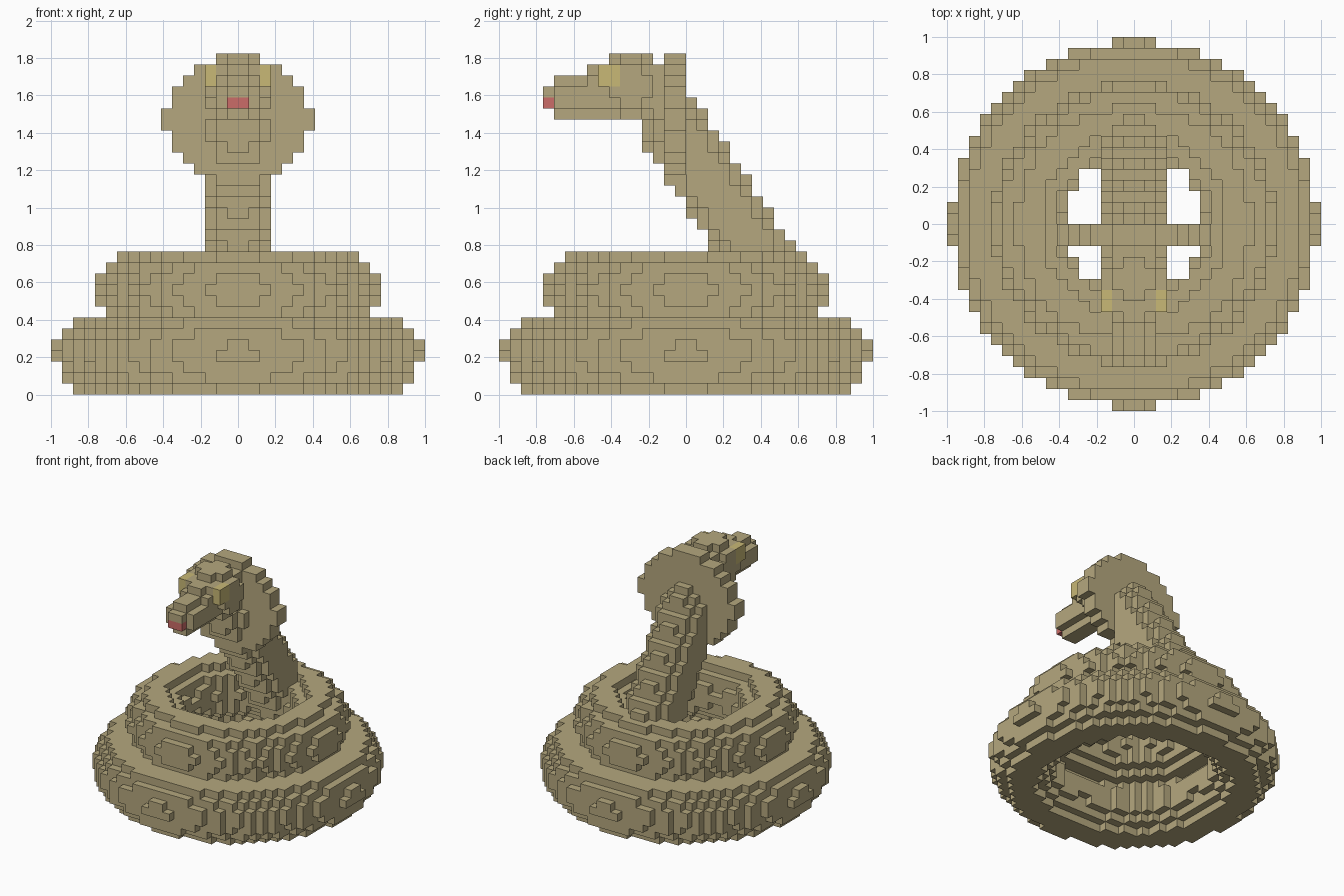
import bpy
import bmesh
from math import hypot, floor
from mathutils import Vector

UNIT = 1 / 17          # edge length of one block
SIZE, TALL = 17, 31    # half width and height of the block grid

cube = bpy.data.objects.get("Cube")
if cube:
    bpy.data.objects.remove(cube, do_unlink=True)


def material(name, rgb):
    mat = bpy.data.materials.new(name)
    mat.use_nodes = True
    mat.diffuse_color = (*rgb, 1)
    bsdf = next(n for n in mat.node_tree.nodes if n.type == 'BSDF_PRINCIPLED')
    bsdf.inputs["Base Color"].default_value = (*rgb, 1)
    return mat


SKIN = material("sandy scales", (0.46, 0.39, 0.21))
EYE = material("yellow eye", (0.58, 0.48, 0.18))
TONGUE = material("red tongue", (0.60, 0.15, 0.14))


# Solid shapes, tested at block centres
def ring(height, radius, thickness):
    return lambda p: hypot(hypot(p.x, p.y) - radius, p.z - height) < thickness


def capsule(start, end, radius):
    a, b = Vector(start), Vector(end)
    axis = b - a

    def inside(p):
        t = max(0, min(1, (p - a).dot(axis) / axis.length_squared))
        return (p - a - axis * t).length < radius
    return inside


def ellipsoid(centre, radii):
    c = Vector(centre)
    return lambda p: sum(((p[i] - c[i]) / radii[i]) ** 2 for i in range(3)) < 1


def hood_shape(p):
    return -2 < p.y < 0 and (p.x / 6.6) ** 2 + ((p.z - 25) / 5.8) ** 2 < 1


def eye_shape(p):
    return 2 < abs(p.x) < 3 and -8 < p.y < -6 and 28 < p.z < 30


def tongue_shape(p):
    return abs(p.x) < 1 and -13 < p.y < -12 and 26 < p.z < 27


# Earlier parts claim their blocks first
parts = [
    ("eyes", EYE, eye_shape),
    ("tongue", TONGUE, tongue_shape),
    ("hood", SKIN, hood_shape),
    ("head", SKIN, ellipsoid((0, -5, 28), (3, 4.2, 3))),
    ("snout", SKIN, capsule((0, -11, 27), (0, -4, 27), 2)),
    ("lower_coil", SKIN, ring(3.7, 13, 3.6)),
    ("upper_coil", SKIN, ring(9.5, 9.6, 3.2)),
    ("neck", SKIN, capsule((0, 9, 9), (0, -1, 24), 3.2)),
]

owner = {}
for x in range(-SIZE, SIZE):
    for y in range(-SIZE, SIZE):
        for z in range(TALL):
            centre = Vector((x + 0.5, y + 0.5, z + 0.5))
            for name, _, inside in parts:
                if inside(centre):
                    owner[x, y, z] = name
                    break


# Build each part from the exposed faces of its blocks
def build(name, mat):
    bm = bmesh.new()
    corners = {}

    def corner(pos):
        key = tuple(floor(v + 0.5) for v in pos)
        if key not in corners:
            corners[key] = bm.verts.new(Vector(key) * UNIT)
        return corners[key]

    for cell in [c for c, part in owner.items() if part == name]:
        centre = Vector(cell) + Vector((0.5, 0.5, 0.5))
        for axis in range(3):
            for sign in (-1, 1):
                normal = Vector((0, 0, 0))
                normal[axis] = sign
                if tuple(floor(v) for v in centre + normal) in owner:
                    continue
                u = Vector((0, 0, 0))
                u[(axis + 1) % 3] = 0.5
                v = normal.cross(u)
                mid = centre + normal / 2
                bm.faces.new([corner(mid + d) for d in
                              (-u - v, u - v, u + v, v - u)])
    mesh = bpy.data.meshes.new(name)
    bm.to_mesh(mesh)
    bm.free()
    mesh.materials.append(mat)
    obj = bpy.data.objects.new(name, mesh)
    bpy.context.collection.objects.link(obj)


for name, mat, _ in parts:
    build(name, mat)
